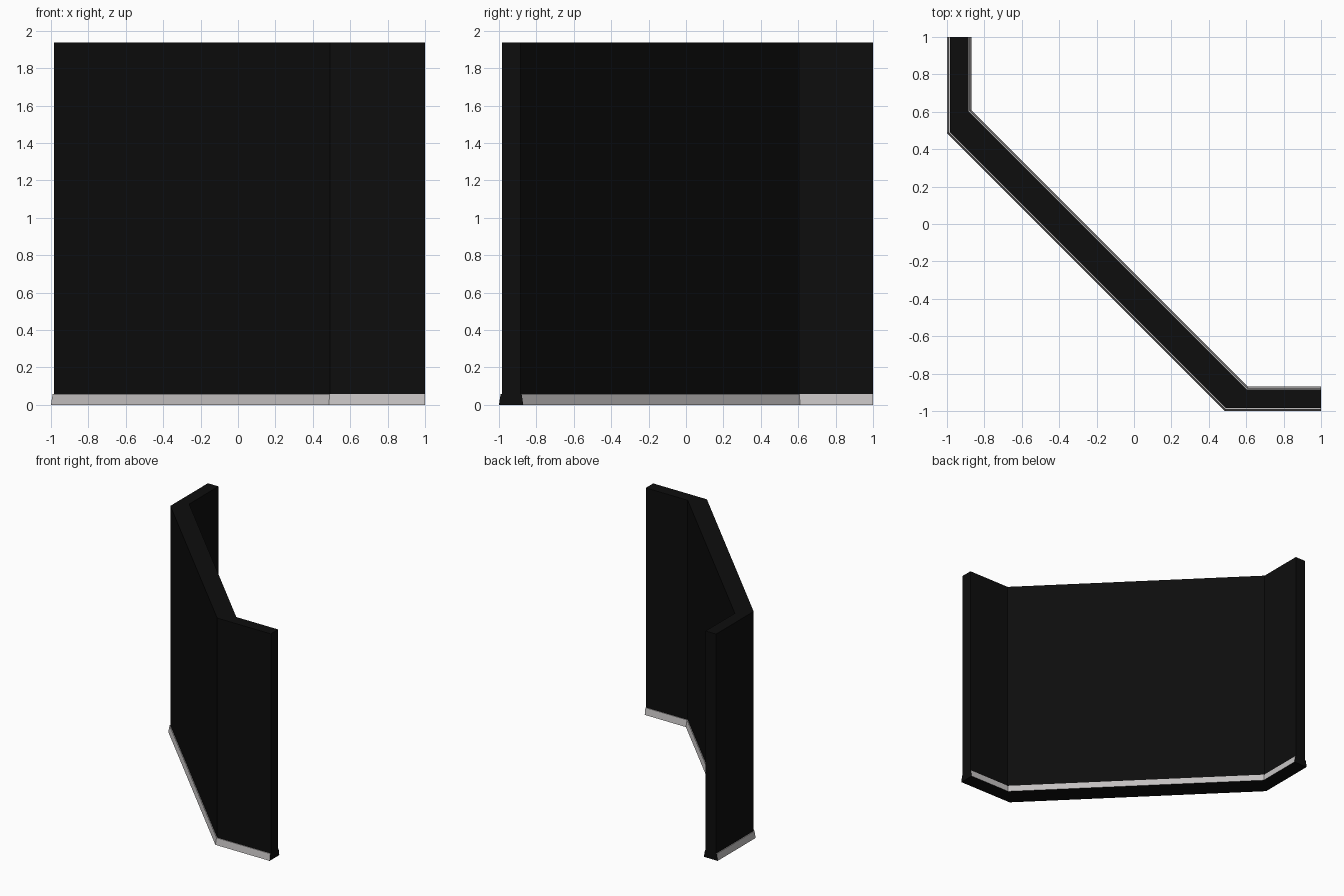
import bpy, bmesh

if "Cube" in bpy.data.objects:
    bpy.data.objects.remove(bpy.data.objects["Cube"], do_unlink=True)


def make_material(name, rgb):
    m = bpy.data.materials.new(name)
    m.use_nodes = True
    m.diffuse_color = (*rgb, 1)
    m.node_tree.nodes["Principled BSDF"].inputs["Base Color"].default_value = (*rgb, 1)
    return m


black = make_material("black wall", (0.004, 0.004, 0.004))
grey = make_material("light grey trim", (0.56, 0.54, 0.54))

OUTER, INNER = (-1.0, 0.486), (-0.87, 0.61)  # left-hand corners of the footprint
TRIM_TOP, WALL_TOP = 0.058, 1.936


def outline(inset):
    """Closed footprint of the cranked wall, shrunk by inset on its long sides."""
    shift = inset * 0.414
    ox, oy = OUTER[0] + inset, OUTER[1] + shift
    ix, iy = INNER[0] - inset, INNER[1] - shift
    half = [(ox, 1), (ox, oy)]
    back = [(ix, iy), (ix, 1)]
    swap = lambda pts: [(y, x) for x, y in reversed(pts)]
    return half + swap(half) + swap(back) + back


def prism(name, sections, materials):
    """Stack of (inset, height) outlines joined by quads, capped in strips."""
    bm = bmesh.new()
    rings = [[bm.verts.new((x, y, z)) for x, y in outline(inset)]
             for inset, z in sections]
    n = len(rings[0])
    for low, high in zip(rings, rings[1:]):
        for i in range(n):
            j = (i + 1) % n
            face = bm.faces.new((low[i], low[j], high[j], high[i]))
            # open ends of the run are black, long sides take the last material
            face.material_index = 0 if i in (n // 2 - 1, n - 1) else len(materials) - 1
    for ring, index in ((rings[0], 0), (rings[-1], len(materials) - 1)):
        for i in range(n // 2 - 1):
            face = bm.faces.new((ring[i], ring[i + 1], ring[n - 2 - i], ring[n - 1 - i]))
            face.material_index = index
    bmesh.ops.recalc_face_normals(bm, faces=bm.faces)
    mesh = bpy.data.meshes.new(name)
    bm.to_mesh(mesh)
    bm.free()
    for m in materials:
        mesh.materials.append(m)
    obj = bpy.data.objects.new(name, mesh)
    bpy.context.collection.objects.link(obj)
    return obj


# Skirting trim, slightly tapered, with black underside and ends
prism("skirting_trim", [(0, 0), (0.009, TRIM_TOP)], [black, grey])

# Tall wall panel standing on the trim
prism("wall_panel", [(0.015, TRIM_TOP), (0.015, WALL_TOP)], [black])
